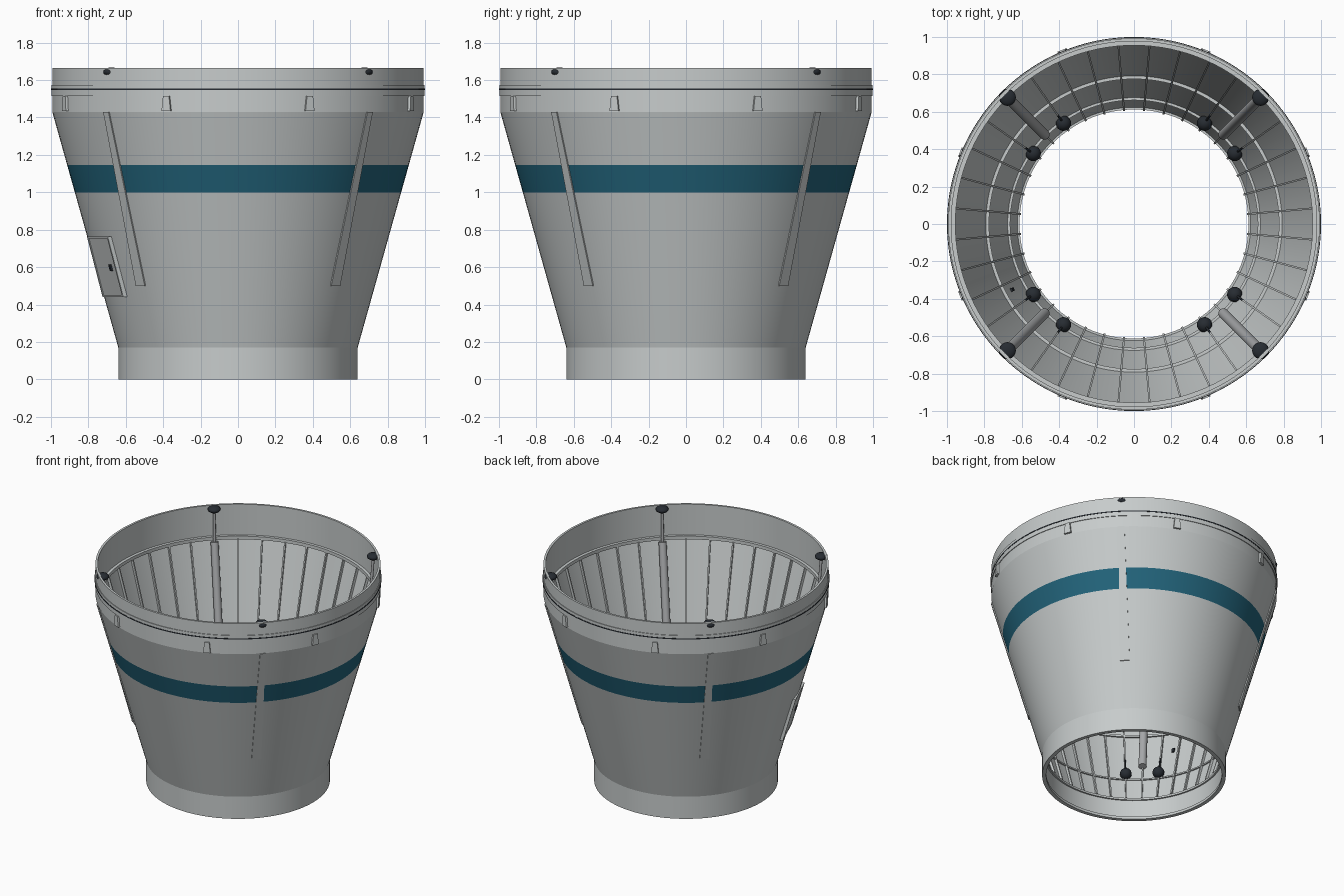
import bpy, bmesh
from math import sin, cos, pi, radians
from mathutils import Vector

cube = bpy.data.objects.get("Cube")
if cube:
    bpy.data.objects.remove(cube, do_unlink=True)


def material(name, rgb):
    m = bpy.data.materials.new(name)
    m.use_nodes = True
    m.diffuse_color = (*rgb, 1)
    m.node_tree.nodes["Principled BSDF"].inputs["Base Color"].default_value = (*rgb, 1)
    return m


GREY = material("light grey", (0.57, 0.6, 0.6))
BLUE = material("teal blue", (0.016, 0.125, 0.195))
STEEL = material("mid grey", (0.4, 0.41, 0.42))
BLACK = material("near black", (0.02, 0.025, 0.032))

LOW, HIGH, TOP = 0.17, 1.43, 1.665       # cone start, cone end, rim
R_LOW, R_HIGH = 0.64, 0.993
STRIPE = (1.0, 1.145)


def radius(z):
    """Outer skin radius at a height."""
    t = min(max((z - LOW) / (HIGH - LOW), 0), 1)
    return R_LOW + (R_HIGH - R_LOW) * t


def wall(angle, z, off=0.0, side=0.0):
    """Point on the skin, moved outwards by off and sideways by side."""
    out = Vector((cos(angle), sin(angle), 0))
    across = Vector((-sin(angle), cos(angle), 0))
    return out * (radius(z) + off) + across * side + Vector((0, 0, z))


def finish(bm, name, mats, smooth=False):
    bmesh.ops.recalc_face_normals(bm, faces=bm.faces[:])
    mesh = bpy.data.meshes.new(name)
    bm.to_mesh(mesh)
    bm.free()
    ob = bpy.data.objects.new(name, mesh)
    bpy.context.collection.objects.link(ob)
    for m in mats:
        mesh.materials.append(m)
    if smooth:
        bpy.ops.object.select_all(action='DESELECT')
        ob.select_set(True)
        bpy.context.view_layer.objects.active = ob
        bpy.ops.object.shade_smooth_by_angle(angle=radians(12))
    return ob


def revolve(name, profile, mats, rule=None, n=120):
    """Closed (radius, height) profile turned about z."""
    bm = bmesh.new()
    rings = [[bm.verts.new((r * cos(2 * pi * i / n), r * sin(2 * pi * i / n), z))
              for r, z in profile] for i in range(n)]
    k = len(profile)
    for i in range(n):
        a, b = rings[i], rings[(i + 1) % n]
        for j in range(k):
            f = bm.faces.new((a[j], b[j], b[(j + 1) % k], a[(j + 1) % k]))
            if rule:
                f.material_index = rule(f.calc_center_median())
    return finish(bm, name, mats, True)


def slab(bm, angle, z0, z1, w0, w1, inner, outer, shift=0.0):
    """Tapered bar that follows the skin from z0 to z1."""
    ends = []
    for z, w in ((z0, w0), (z1, w1)):
        ends.append([bm.verts.new(wall(angle, z, off, shift + s * w / 2))
                     for off, s in ((inner, -1), (outer, -1), (outer, 1), (inner, 1))])
    a, b = ends
    bm.faces.new(a)
    bm.faces.new(b)
    for i in range(4):
        j = (i + 1) % 4
        bm.faces.new((a[i], a[j], b[j], b[i]))


def slabs(name, angles, mat, *size):
    bm = bmesh.new()
    for a in angles:
        slab(bm, a, *size)
    return finish(bm, name, [mat])


def rod(name, start, end, r, mat):
    d = end - start
    bm = bmesh.new()
    bmesh.ops.create_cone(bm, cap_ends=True, segments=24, radius1=r, radius2=r, depth=d.length)
    bm.transform(d.to_track_quat('Z', 'Y').to_matrix().to_4x4())
    bmesh.ops.translate(bm, verts=bm.verts[:], vec=(start + end) / 2)
    ob = finish(bm, name, [mat])
    for p in ob.data.polygons:
        p.use_smooth = len(p.vertices) == 4
    return ob


def ball(name, centre, r, squash=1.0):
    bm = bmesh.new()
    bmesh.ops.create_uvsphere(bm, u_segments=24, v_segments=14, radius=r)
    bmesh.ops.scale(bm, verts=bm.verts[:], vec=(1, 1, squash))
    bmesh.ops.translate(bm, verts=bm.verts[:], vec=centre)
    ob = finish(bm, name, [BLACK])
    ob.data.shade_smooth()


# Hollow skin with the painted stripe on its outside
SKIN = 0.016
outside = [(radius(z), z) for z in (0, LOW, *STRIPE, HIGH, TOP)]
inside = [(radius(z) - SKIN, z) for z in (TOP, HIGH, LOW, 0)]
revolve("skin", outside + inside, [GREY, BLUE],
        lambda c: int(STRIPE[0] < c.z < STRIPE[1]))


# Rings: joint flange, dark seam, inner frames
def ring(name, r0, r1, z0, z1, mat=GREY):
    revolve(name, [(r0, z0), (r1, z0), (r1, z1), (r0, z1)], [mat])


ring("joint_flange_lower", 0.985, 0.998, 1.515, 1.546)
ring("joint_flange_upper", 0.985, 0.998, 1.554, 1.575)
ring("joint_seam", 0.985, 1.0, 1.546, 1.554, BLACK)
ring("upper_frame", 0.955, 0.985, 1.405, 1.43)
ring("middle_frame", 0.775, 0.8, 0.755, 0.77)
ring("lower_frame", 0.662, 0.68, 0.345, 0.355)
ring("bottom_frame", 0.612, 0.63, 0.0, 0.02)
ring("cone_foot_frame", 0.612, 0.63, 0.155, 0.17)

# Stringers inside the cone
slabs("stringers", [radians(5 + 10 * i) for i in range(36)], GREY,
      LOW, 1.41, 0.01, 0.01, -0.034, -0.01)

# Small tapered brackets under the joint
slabs("joint_brackets", [radians(22.5 + 45 * i) for i in range(8)], GREY,
      1.435, 1.515, 0.052, 0.034, -0.005, 0.014)

# Separation pushers and their outer covers, one per diagonal
diagonals = [radians(45 + 90 * i) for i in range(4)]
slabs("pusher_covers", diagonals, GREY, 0.5, HIGH, 0.068, 0.04, -0.005, 0.007)
for a in diagonals:
    rod("pusher_tube", wall(a, 0.46, -0.045), wall(a, 1.4, -0.045), 0.028, STEEL)
    rod("pusher_rod", wall(a, 1.38, -0.04), wall(a, 1.63, -0.036), 0.01, STEEL)
    ball("pusher_pad", wall(a, 1.643, -0.036), 0.045, 0.55)
    for turn in (-10, 10):
        b = a + radians(turn)
        ball("lower_ball", wall(b, 0.39, -0.044), 0.041)
        rod("lower_ball_rod", wall(b, 0.39, -0.035), wall(b, 0.53, -0.03), 0.006, BLACK)

# Access door with raised frame and handle
door = [radians(202.5)]
slabs("door_panel", door, GREY, 0.45, 0.755, 0.27, 0.27, -0.01, 0.004)
for shift in (-0.138, 0.138):
    slabs("door_frame_side", door, GREY, 0.44, 0.765, 0.014, 0.014, -0.02, 0.008, shift)
for z in (0.44, 0.753):
    slabs("door_frame_end", door, GREY, z, z + 0.012, 0.29, 0.29, -0.012, 0.008)
slabs("door_handle", door, BLACK, 0.58, 0.615, 0.02, 0.02, -0.03, 0.014, 0.075)
